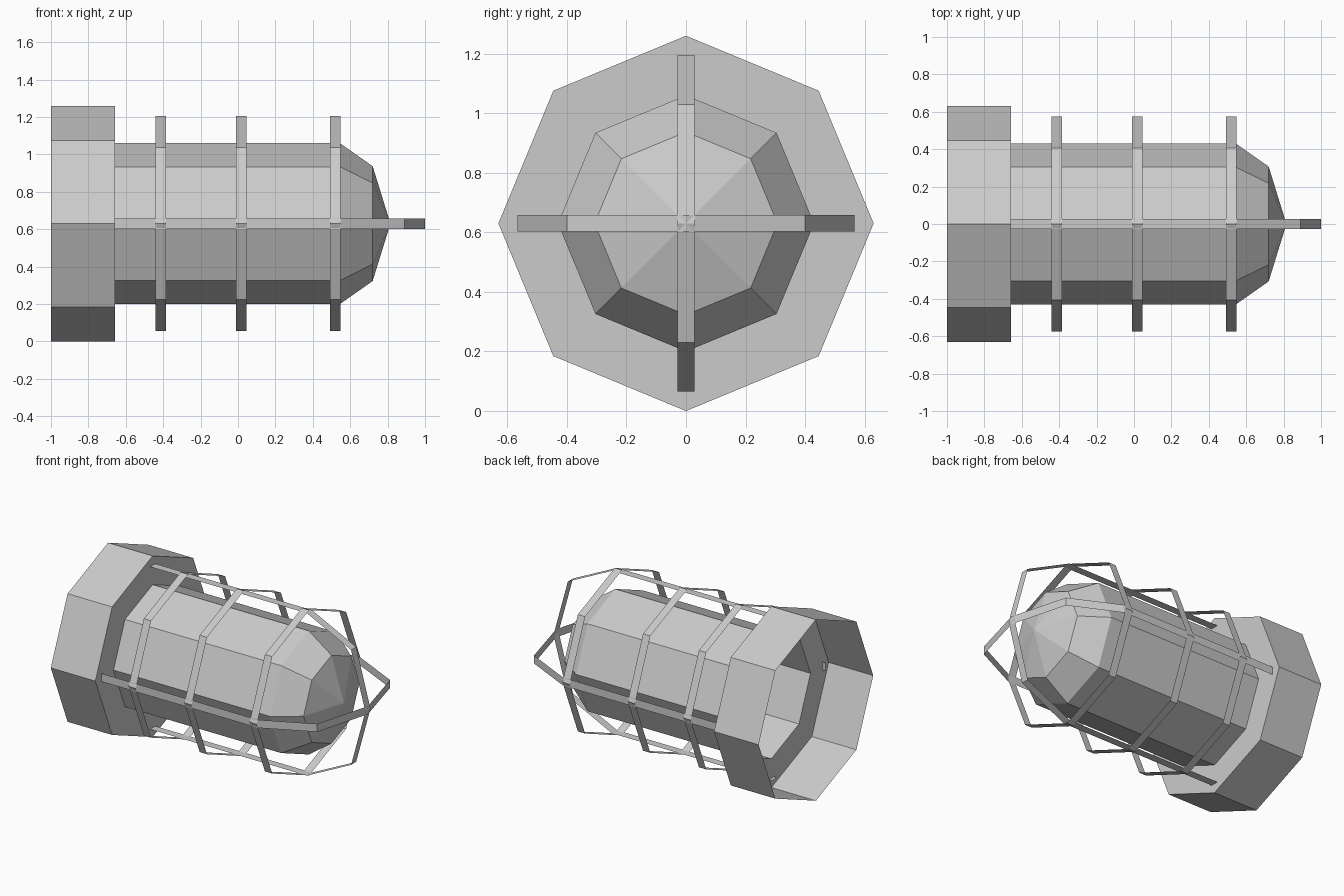
import bpy, bmesh, math

if "Cube" in bpy.data.objects:
    bpy.data.objects.remove(bpy.data.objects["Cube"])

CZ = 0.63          # height of the long axis
SIDES = 8
W = 0.028          # half width of the cage strips

grey = bpy.data.materials.new("plain grey")
grey.diffuse_color = (0.6, 0.6, 0.6, 1)
grey.use_nodes = True
grey.node_tree.nodes["Principled BSDF"].inputs["Base Color"].default_value = grey.diffuse_color


def finish(name, bm):
    bmesh.ops.remove_doubles(bm, verts=bm.verts, dist=1e-4)
    bmesh.ops.recalc_face_normals(bm, faces=bm.faces)
    mesh = bpy.data.meshes.new(name)
    bm.to_mesh(mesh)
    bm.free()
    mesh.materials.append(grey)
    obj = bpy.data.objects.new(name, mesh)
    bpy.context.collection.objects.link(obj)
    return obj


def lathe(name, profile):
    """Sweep an (x, radius) profile around the long axis in eight flat sides."""
    bm = bmesh.new()
    rings = []
    for x, r in profile:
        if r == 0:
            rings.append([bm.verts.new((x, 0, CZ))] * SIDES)
            continue
        angles = [2 * math.pi * i / SIDES for i in range(SIDES)]
        rings.append([bm.verts.new((x, r * math.cos(a), CZ + r * math.sin(a))) for a in angles])
    for a, b in zip(rings, rings[1:]):
        for i in range(SIDES):
            j = (i + 1) % SIDES
            corners = list(dict.fromkeys((a[i], a[j], b[j], b[i])))
            bm.faces.new(corners)
    return finish(name, bm)


def strip(name, path, angle):
    """Flat ribbon following an (x, radius) path at one angle round the axis."""
    bm = bmesh.new()
    c, s = math.cos(angle), math.sin(angle)
    pairs = [[bm.verts.new((x, r * c - w * s, CZ + r * s + w * c)) for w in (-W, W)]
             for x, r in path]
    for (a, b), (d, e) in zip(pairs, pairs[1:]):
        bm.faces.new((a, b, e, d))
    return finish(name, bm)


# Socket: open tube with a shoulder closing in on the bulb
lathe("socket", [(-1, 0.63), (-0.657, 0.63), (-0.657, 0.43)])

# Bulb: straight body with a faceted nose, open at the socket end
lathe("bulb", [(-0.657, 0.43), (0.545, 0.43), (0.72, 0.307), (0.815, 0)])

# Cage hoops
for n, x in enumerate((-0.412, 0.018, 0.52)):
    lathe(f"cage_hoop_{n + 1}", [(x - W, 0.575), (x + W, 0.575)])

# Four cage bars meeting at the tip
for n in range(4):
    strip(f"cage_bar_{n + 1}", [(-0.68, 0.565), (0.55, 0.565), (0.89, 0.4), (1, 0)],
          n * math.pi / 2)
